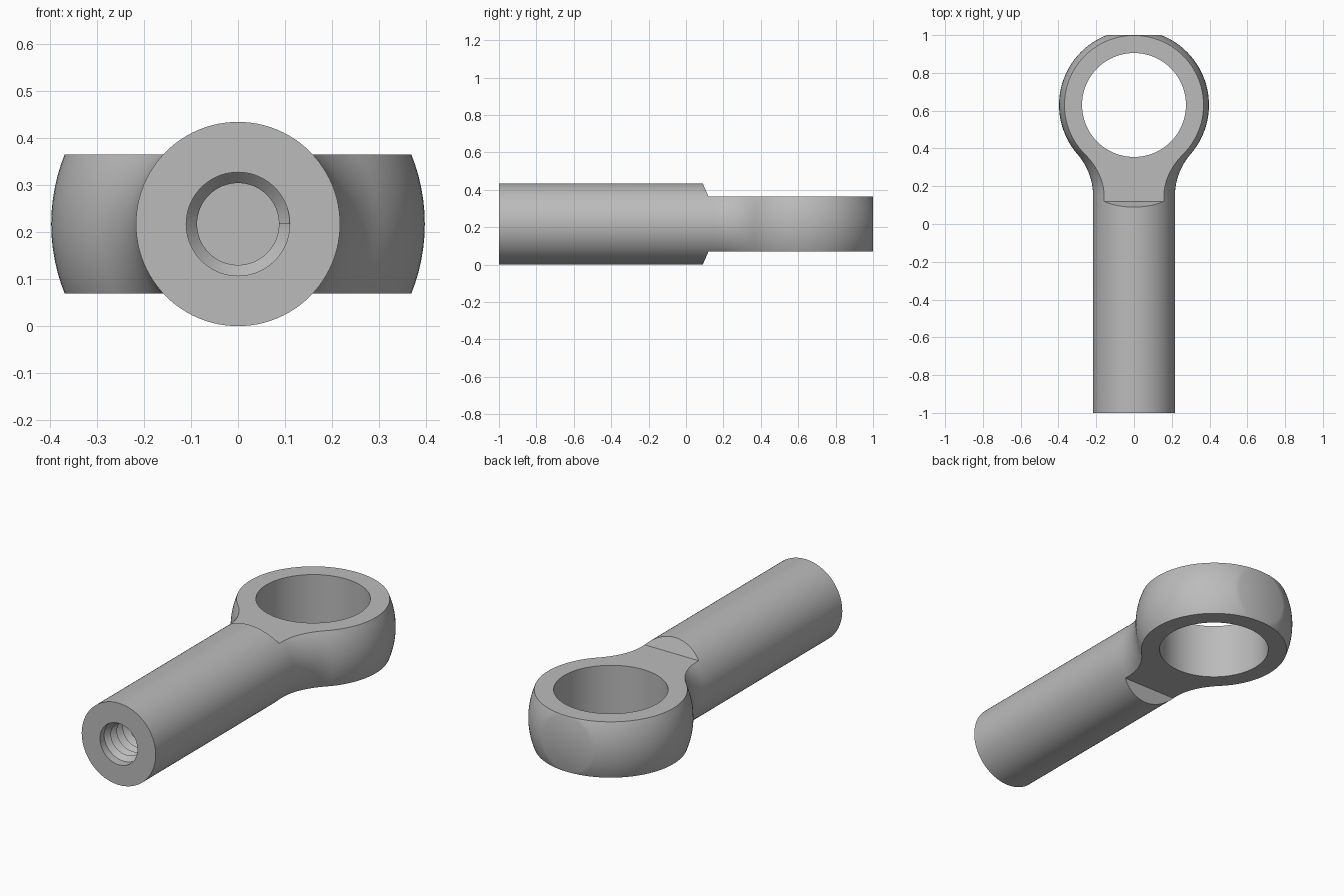
import bpy, bmesh
from math import sin, cos, pi, hypot, atan2, sqrt

if "Cube" in bpy.data.objects:
    bpy.data.objects.remove(bpy.data.objects["Cube"])

SEG = 96                    # segments around the shaft
SHAFT_R = AXIS_Z = 0.217
HEAD_R, HEAD_Y = 0.397, 0.63
EYE_R = 0.275
HALF_THICK = 0.148
FILLET_Y, FILLET_R = 0.15, 0.333
ROOT_R, CREST_R = 0.11, 0.087
PITCH, TURNS = 0.05, 15

steel = bpy.data.materials.new("steel grey")
steel.use_nodes = True
colour = (0.5, 0.5, 0.5, 1)
steel.diffuse_color = colour
steel.node_tree.nodes["Principled BSDF"].inputs["Base Color"].default_value = colour


def make_object(name, bm):
    bmesh.ops.recalc_face_normals(bm, faces=bm.faces)
    mesh = bpy.data.meshes.new(name)
    bm.to_mesh(mesh)
    bm.free()
    mesh.materials.append(steel)
    obj = bpy.data.objects.new(name, mesh)
    bpy.context.collection.objects.link(obj)
    return obj


def point(bm, r, y, step):
    a = 2 * pi * step / SEG
    return bm.verts.new((r * cos(a), y, AXIS_Z + r * sin(a)))


def ring(bm, r, y):
    return [point(bm, r, y, i) for i in range(SEG)]


def bridge(bm, a, b):
    for i in range(SEG):
        j = (i + 1) % SEG
        bm.faces.new((a[i], a[j], b[j], b[i]))


# Turned outline: shaft, concave fillet, spherical head, flat end
profile = [(SHAFT_R, -1), (SHAFT_R, FILLET_Y)]
centre_r = SHAFT_R + FILLET_R
tangent = atan2(HEAD_Y - FILLET_Y, centre_r)
for k in range(1, 15):
    a = tangent * k / 14
    profile.append((centre_r - FILLET_R * cos(a), FILLET_Y + FILLET_R * sin(a)))
cap = atan2(1 - HEAD_Y, sqrt(HEAD_R ** 2 - (1 - HEAD_Y) ** 2))
for k in range(1, 33):
    a = -tangent + (cap + tangent) * k / 32
    profile.append((HEAD_R * cos(a), HEAD_Y + HEAD_R * sin(a)))

bm = bmesh.new()
rings = [ring(bm, r, y) for r, y in profile]
for a, b in zip(rings, rings[1:]):
    bridge(bm, a, b)
bm.faces.new(rings[-1])

# Threaded bore: root and crest spirals joined into one wall
mouth = ring(bm, ROOT_R, -1)
bridge(bm, rings[0], mouth)
start = -0.99
last = SEG * TURNS
root = [point(bm, ROOT_R, start + PITCH * j / SEG, j) for j in range(last + 1)]
crest = [point(bm, CREST_R, start + PITCH * (j / SEG + 0.5), j)
         for j in range(last - SEG + 1)]
for j in range(last - SEG):
    bm.faces.new((root[j], root[j + 1], crest[j + 1], crest[j]))
    bm.faces.new((crest[j], crest[j + 1], root[j + 1 + SEG], root[j + SEG]))
floor = ring(bm, CREST_R, start + PITCH * (TURNS + 0.5))
for i in range(SEG):
    n = (i + 1) % SEG
    bm.faces.new((mouth[i], mouth[n], root[i + 1], root[i]))
    e = last - SEG + i
    bm.faces.new((root[e], root[e + 1], floor[n], floor[i]))
bm.faces.new((root[0], crest[0], root[SEG]))
bm.faces.new((root[last - SEG], crest[-1], root[last]))
bm.faces.new(floor)
body = make_object("rod_end_body", bm)


# Cutters: flats above and below the head, with a sloped shoulder
def flat_cutter(name, side):
    bm = bmesh.new()
    outline = [(0.12, HALF_THICK), (1.2, HALF_THICK), (1.2, 0.5), (0.003, 0.413)]
    face = bm.faces.new([bm.verts.new((-0.6, y, AXIS_Z + side * z)) for y, z in outline])
    moved = bmesh.ops.extrude_face_region(bm, geom=[face])["geom"]
    bmesh.ops.translate(bm, vec=(1.2, 0, 0),
                        verts=[v for v in moved if isinstance(v, bmesh.types.BMVert)])
    return make_object(name, bm)


# Cutter: the eye through the head
bm = bmesh.new()
bmesh.ops.create_cone(bm, cap_ends=True, segments=128, radius1=EYE_R, radius2=EYE_R, depth=2)
bmesh.ops.translate(bm, verts=bm.verts, vec=(0, HEAD_Y, AXIS_Z))
cutters = [flat_cutter("upper_flat_cutter", 1), flat_cutter("lower_flat_cutter", -1),
           make_object("eye_cutter", bm)]

bpy.context.view_layer.objects.active = body
body.select_set(True)
for cutter in cutters:
    cutter.hide_render = True
    mod = body.modifiers.new(cutter.name, "BOOLEAN")
    mod.operation = "DIFFERENCE"
    mod.solver = "EXACT"
    mod.object = cutter
    bpy.ops.object.modifier_apply(modifier=mod.name)
    bpy.data.objects.remove(cutter)

bpy.ops.object.shade_smooth_by_angle(angle=pi / 7)
